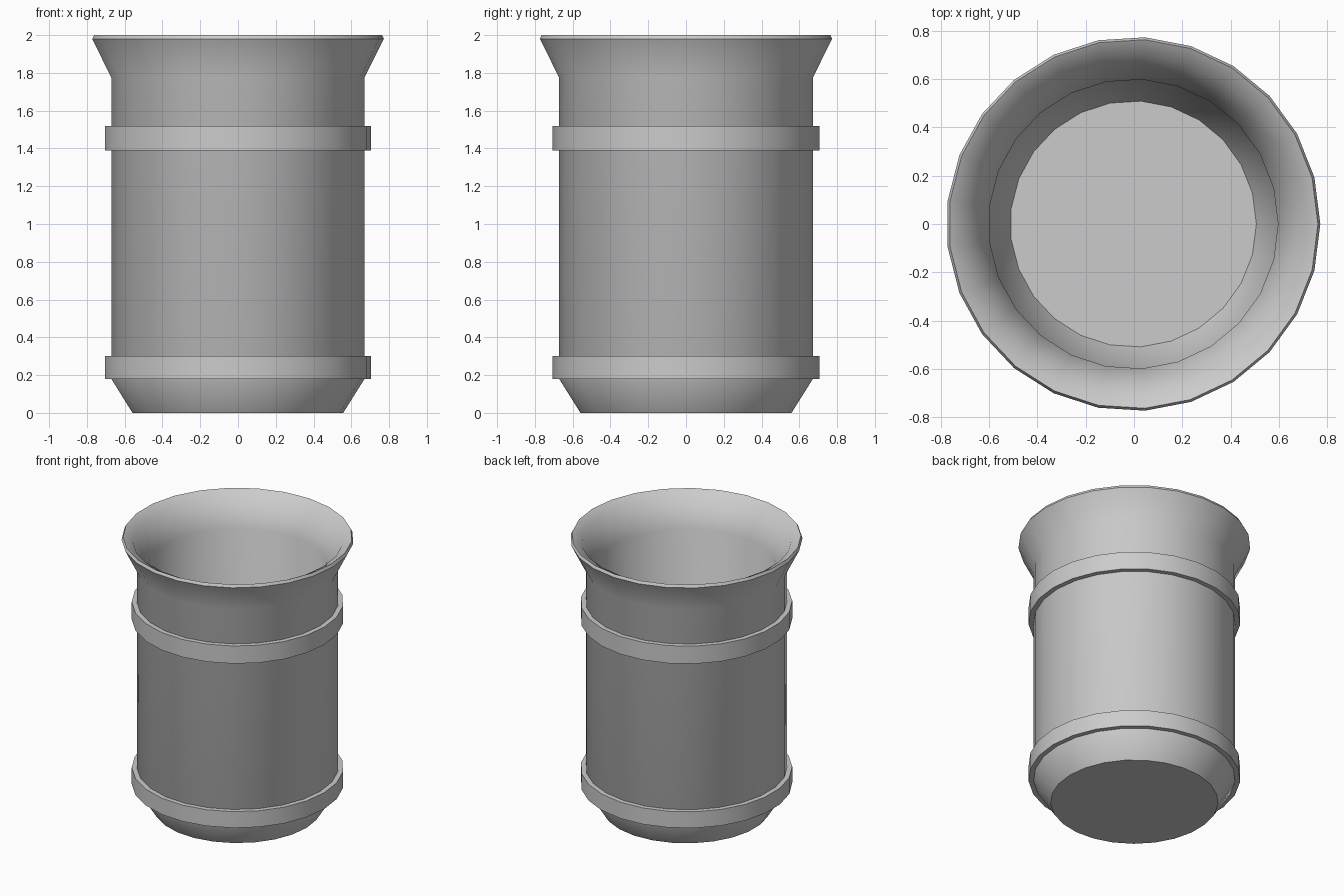
import bpy, bmesh, math

if "Cube" in bpy.data.objects:
    bpy.data.objects.remove(bpy.data.objects["Cube"])

SIDES = 25
SHIFT_X = -0.003  # centres the odd-sided outline


def lathe(name, profile, closed=False):
    """Spin (radius, height) points around z; profile runs bottom to top outside."""
    bm = bmesh.new()
    rings = []
    for r, z in profile:
        rings.append([bm.verts.new((r * math.cos(2 * math.pi * i / SIDES) + SHIFT_X,
                                    r * math.sin(2 * math.pi * i / SIDES), z))
                      for i in range(SIDES)])
    pairs = list(zip(rings, rings[1:]))
    if closed:
        pairs.append((rings[-1], rings[0]))
    for a, b in pairs:
        for i in range(SIDES):
            j = (i + 1) % SIDES
            bm.faces.new((a[i], a[j], b[j], b[i]))
    if len(rings) == 1:
        bm.faces.new(rings[0])
    mesh = bpy.data.meshes.new(name)
    bm.to_mesh(mesh)
    bm.free()
    obj = bpy.data.objects.new(name, mesh)
    bpy.context.collection.objects.link(obj)
    bpy.ops.object.select_all(action='DESELECT')
    obj.select_set(True)
    bpy.context.view_layer.objects.active = obj
    bpy.ops.object.shade_smooth_by_angle(angle=math.radians(40))
    return obj


# Hollow wall with tapered foot and flared rim
lathe("pot_wall", [(0.56, 0), (0.673, 0.18), (0.673, 1.775), (0.775, 1.98),
                   (0.765, 2.0), (0.70, 1.965), (0.60, 1.775),
                   (0.60, 0.18), (0.51, 0)], closed=True)

# Thin floor disc
lathe("pot_floor", [(0.51, 0.0)])

# Two raised bands
for name, low, high in (("lower_band", 0.18, 0.30), ("upper_band", 1.39, 1.52)):
    lathe(name, [(0.673, low), (0.707, low), (0.707, high), (0.673, high)])
